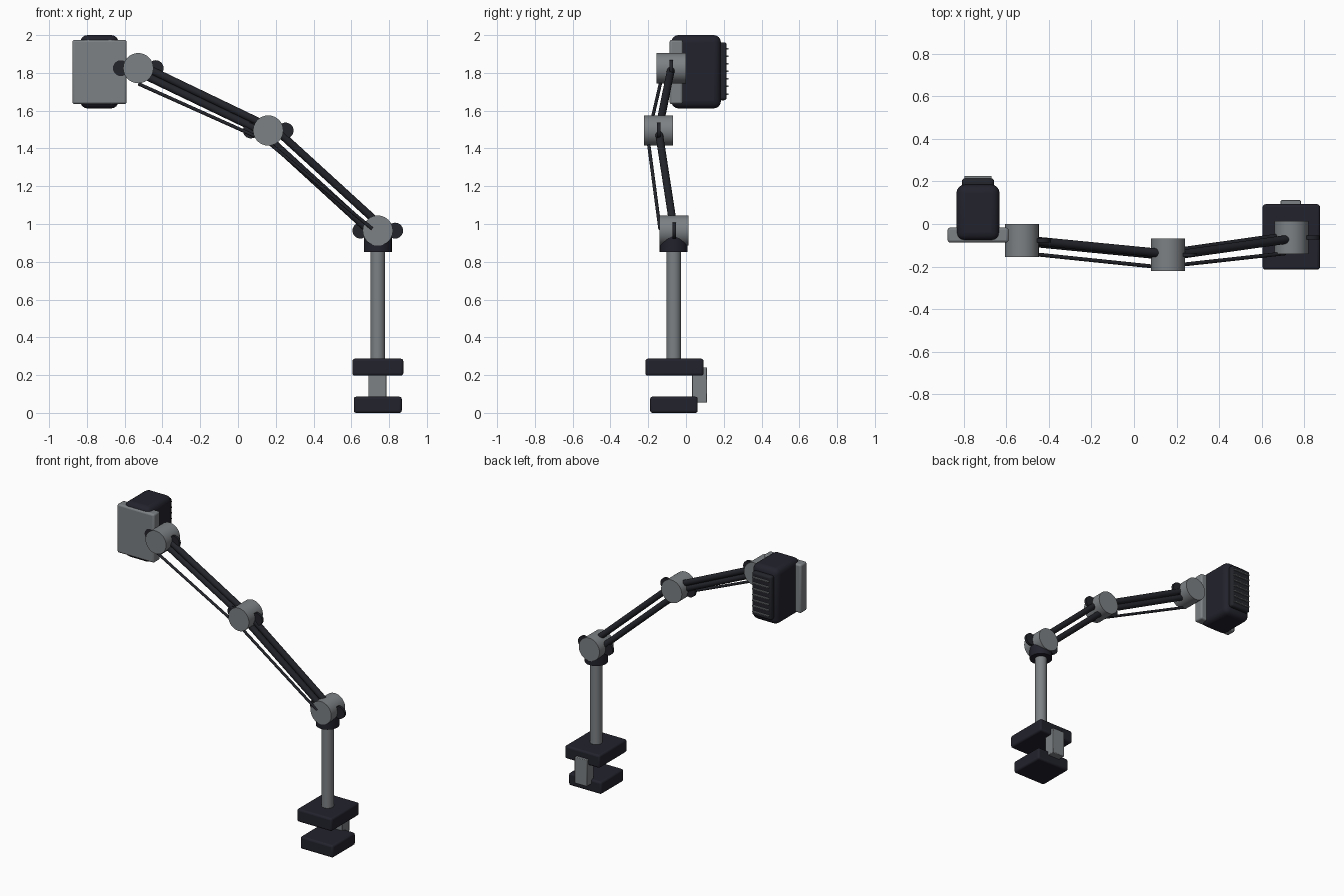
import bpy
import math
from mathutils import Vector

if "Cube" in bpy.data.objects:
    bpy.data.objects.remove(bpy.data.objects["Cube"])


def material(name, color):
    m = bpy.data.materials.new(name)
    m.diffuse_color = (*color, 1)
    m.use_nodes = True
    m.node_tree.nodes["Principled BSDF"].inputs["Base Color"].default_value = m.diffuse_color
    return m


NAVY = material("dark navy", (0.016, 0.016, 0.026))
CHARCOAL = material("charcoal", (0.017, 0.018, 0.024))
GREY = material("metal grey", (0.205, 0.22, 0.232))


def box(name, lo, hi, mat, bevel=0.0, segments=3):
    """Rounded box between two corners."""
    lo, hi = Vector(lo), Vector(hi)
    bpy.ops.mesh.primitive_cube_add(size=1, location=(lo + hi) / 2)
    ob = bpy.context.object
    ob.name = name
    ob.scale = hi - lo
    bpy.ops.object.transform_apply(location=False, rotation=False, scale=True)
    ob.data.materials.append(mat)
    if bevel:
        mod = ob.modifiers.new("rounding", "BEVEL")
        mod.width = bevel
        mod.segments = segments
        bpy.ops.object.shade_smooth_by_angle(angle=math.radians(35))
    return ob


def rod(name, a, b, radius, mat, sides=32):
    """Cylinder running from a to b."""
    a, b = Vector(a), Vector(b)
    bpy.ops.mesh.primitive_cylinder_add(
        vertices=sides, radius=radius, depth=(b - a).length, location=(a + b) / 2,
        rotation=(b - a).to_track_quat("Z", "Y").to_euler())
    ob = bpy.context.object
    ob.name = name
    ob.data.materials.append(mat)
    bpy.ops.object.shade_smooth_by_angle(angle=math.radians(50))
    return ob


# Desk clamp: two jaws joined by a spine at the back
box("upper_jaw", (0.605, -0.215, 0.197), (0.875, 0.093, 0.287), NAVY, 0.013)
box("lower_jaw", (0.613, -0.19, 0.0), (0.867, 0.062, 0.086), NAVY, 0.013)
box("clamp_spine", (0.69, 0.033, 0.055), (0.785, 0.112, 0.24), GREY, 0.004, 2)

# Upright post and its collar
rod("post", (0.74, -0.065, 0.27), (0.74, -0.065, 0.9), 0.039, GREY)
rod("post_collar", (0.74, -0.065, 0.853), (0.74, -0.065, 0.955), 0.074, NAVY)

# Hinge drums, each with a thin disc on either side
joints = {
    "base": Vector((0.74, -0.063, 0.965)),
    "elbow": Vector((0.16, -0.145, 1.495)),
    "head": Vector((-0.528, -0.078, 1.825)),
}
for name, c in joints.items():
    half = Vector((0, 0.077, 0))
    rod(name + "_hinge", c - half, c + half, 0.08, GREY, 40)
    thin = Vector((0, 0.009, 0))
    for side, dx in (("left", -0.092), ("right", 0.092)):
        p = c + Vector((dx, 0, 0))
        rod(f"{name}_{side}_disc", p - thin, p + thin, 0.042, CHARCOAL, 24)

# Twin arm bars between hinges
for arm, start, end in (("lower_arm", "base", "elbow"), ("upper_arm", "elbow", "head")):
    for side, dx in (("outer", 0.045), ("inner", -0.045)):
        off = Vector((dx, 0, 0))
        rod(f"{arm}_{side}_bar", joints[start] + off, joints[end] + off, 0.0205, CHARCOAL, 20)

# Thin tension rods in front of the bars
rod("lower_tension_rod", (0.71, -0.138, 0.975), (0.12, -0.203, 1.465), 0.009, CHARCOAL, 12)
rod("upper_tension_rod", (0.12, -0.203, 1.452), (-0.527, -0.136, 1.742), 0.009, CHARCOAL, 12)

# Head: mounting plate, rounded housing, rear panel and cooling fins
box("mounting_plate", (-0.877, -0.087, 1.635), (-0.59, -0.017, 1.975), GREY, 0.012)
box("head_housing", (-0.835, -0.078, 1.612), (-0.633, 0.185, 2.0), NAVY, 0.038, 4)
box("rear_panel", (-0.81, 0.175, 1.655), (-0.658, 0.215, 1.962), CHARCOAL, 0.014)
for i in range(7):
    z = 1.688 + i * 0.04
    box(f"cooling_fin_{i + 1}", (-0.797, 0.2, z - 0.004), (-0.67, 0.226, z + 0.004), GREY)
